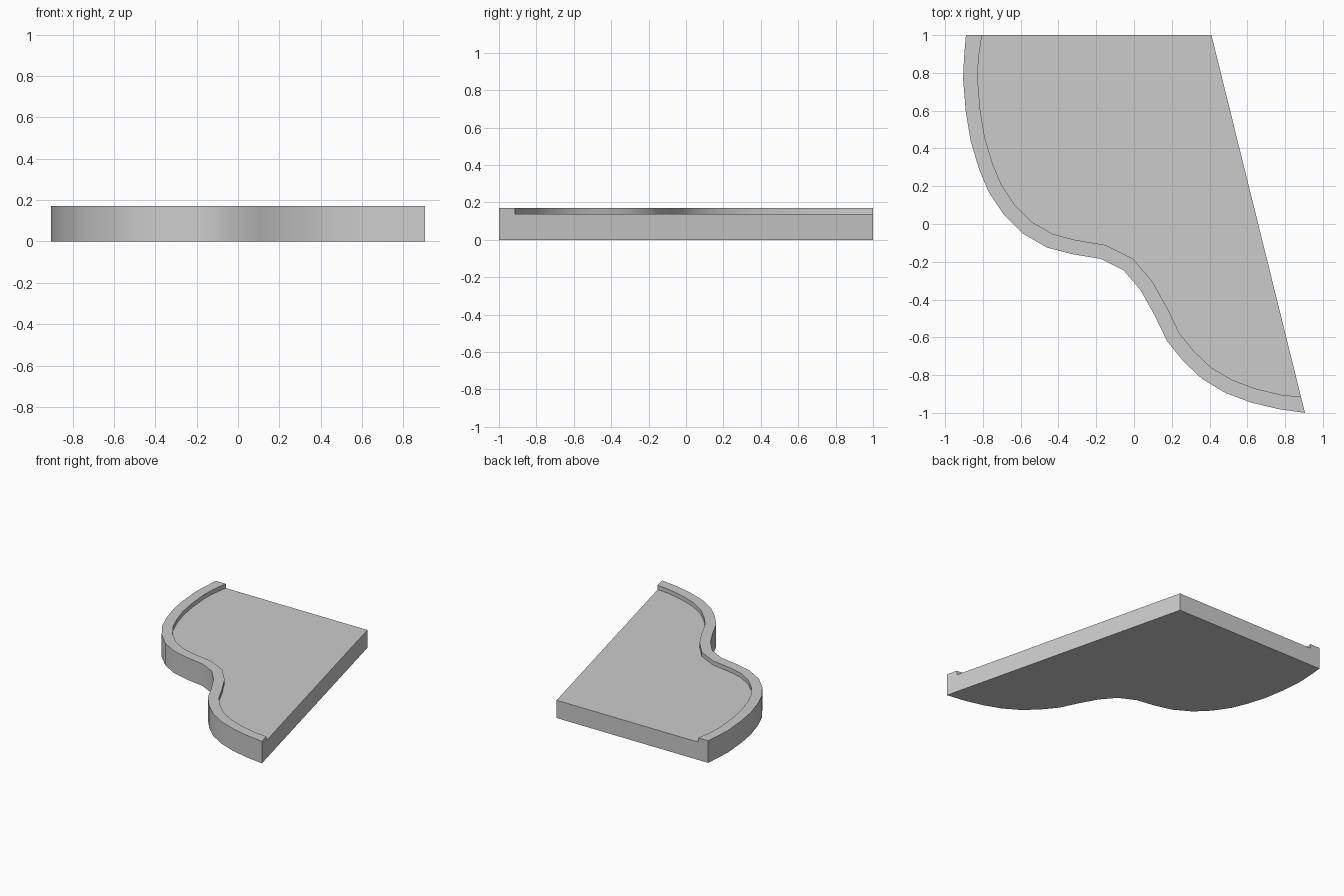
import bpy, bmesh, math
from mathutils import Vector

if "Cube" in bpy.data.objects:
    bpy.data.objects.remove(bpy.data.objects["Cube"])

DECK, TOP, RIM = 0.138, 0.171, 0.077

# Curved outer edge, from the back left round to the front right corner
outer = [Vector(p) for p in (
    (-.89, 1), (-.90, .88), (-.905, .77), (-.89, .59), (-.865, .44), (-.82, .29),
    (-.77, .17), (-.69, .05), (-.59, -.05), (-.46, -.125), (-.325, -.16),
    (-.175, -.185), (-.055, -.245), (.035, -.35), (.11, -.485), (.175, -.62),
    (.26, -.725), (.36, -.82), (.485, -.895), (.62, -.945), (.765, -.98), (.905, -1))]
corner = Vector((.41, 1))


def left_normal(a, b):
    d = (b - a).normalized()
    return Vector((-d.y, d.x))


# Inner edge of the rim: mitred offset, with ends lying on the straight sides
inner = [Vector((-.805, 1))]
for a, b, c in zip(outer, outer[1:], outer[2:]):
    n1, n2 = left_normal(a, b), left_normal(b, c)
    inner.append(b + (n1 + n2) * RIM / (1 + n1.dot(n2)))
inner.append(outer[-1].lerp(corner, .0425))

bm = bmesh.new()


def row(points, z):
    return [bm.verts.new((p.x, p.y, z)) for p in points]


def strip(r, s):
    for i in range(len(r) - 1):
        bm.faces.new((r[i], r[i + 1], s[i + 1], s[i]))


bottom, top = row(outer, 0), row(outer, TOP)
lip, deck = row(inner, TOP), row(inner, DECK)
c0, c1 = row([corner], 0) + row([corner], DECK)

# Outer wall, rim top and inner rim wall
strip(bottom, top)
strip(top, lip)
strip(lip, deck)
# Underside, recessed deck, and the two stepped straight sides
bm.faces.new(bottom[::-1] + [c0])
bm.faces.new(deck + [c1])
bm.faces.new((bottom[0], top[0], lip[0], deck[0], c1, c0))
bm.faces.new((bottom[-1], c0, c1, deck[-1], lip[-1], top[-1]))
bmesh.ops.recalc_face_normals(bm, faces=bm.faces)

mesh = bpy.data.meshes.new("rimmed_platform")
bm.to_mesh(mesh)
bm.free()
obj = bpy.data.objects.new("rimmed_platform", mesh)
bpy.context.collection.objects.link(obj)
bpy.context.view_layer.objects.active = obj
obj.select_set(True)
bpy.ops.object.shade_smooth_by_angle(angle=math.radians(30))
